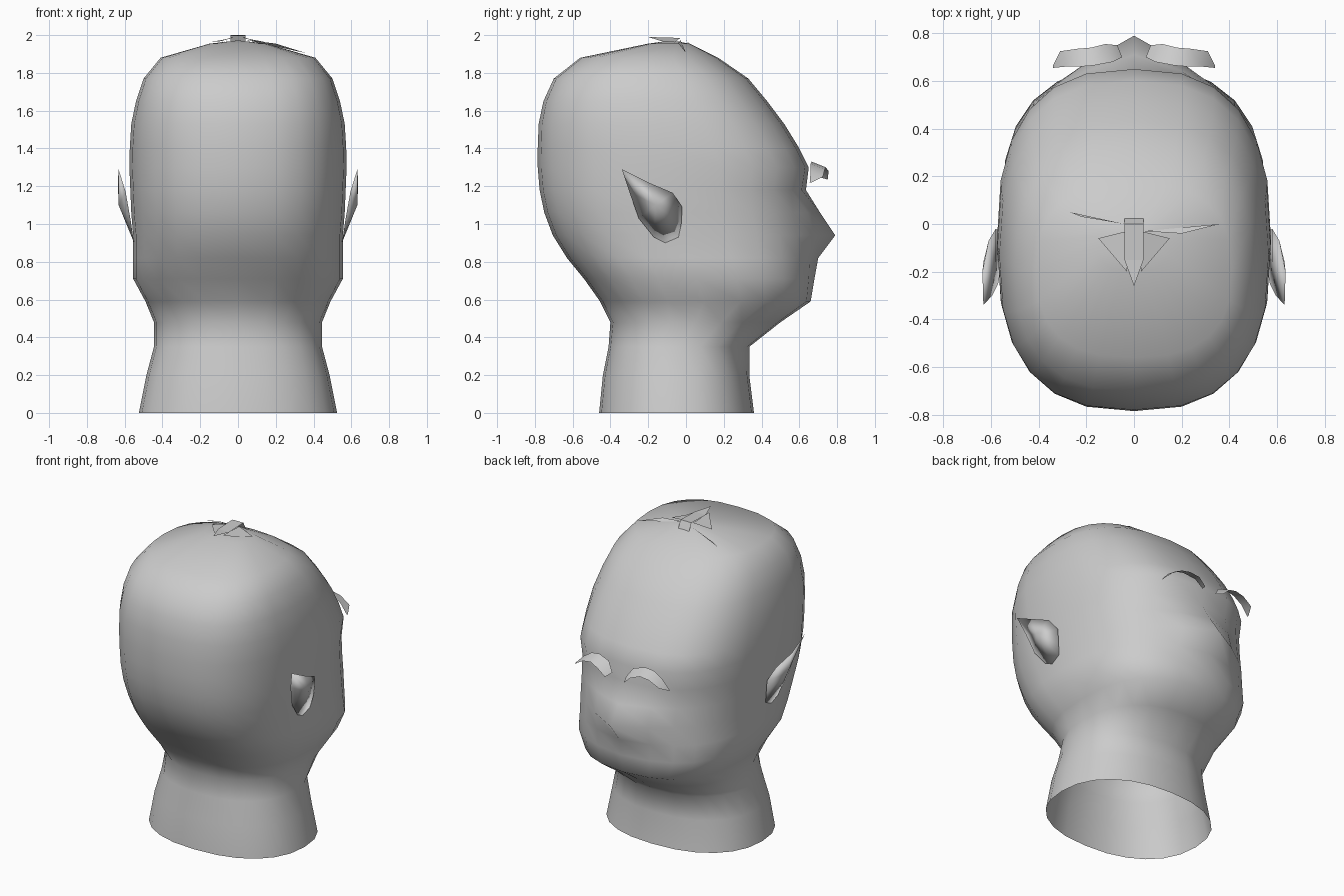
import bpy
import bmesh
from math import sin, cos, pi, copysign

default_cube = bpy.data.objects.get("Cube")
if default_cube:
    bpy.data.objects.remove(default_cube, do_unlink=True)

clay = bpy.data.materials.new("plain grey")
clay.use_nodes = True
grey = (0.6, 0.6, 0.6, 1)
clay.diffuse_color = grey
clay.node_tree.nodes["Principled BSDF"].inputs["Base Color"].default_value = grey


def build_object(name, points, faces, smooth=True):
    """Turn points and faces into a named, shaded object."""
    mesh = bpy.data.meshes.new(name)
    mesh.from_pydata(points, [], faces)
    mesh.materials.append(clay)
    bm = bmesh.new()
    bm.from_mesh(mesh)
    bmesh.ops.recalc_face_normals(bm, faces=bm.faces)
    for face in bm.faces:
        face.smooth = smooth
    bm.to_mesh(mesh)
    bm.free()
    part = bpy.data.objects.new(name, mesh)
    bpy.context.collection.objects.link(part)
    return part


def rounded(value, power):
    return copysign(abs(value) ** power, value)


# Head and neck: height, half width, back y, face y
sections = [
    (0, .525, -.46, .36), (.2, .485, -.44, .335), (.35, .445, -.41, .335),
    (.48, .445, -.4, .5), (.59, .49, -.455, .65), (.71, .555, -.54, .66),
    (.82, .555, -.63, .66), (.94, .555, -.705, .66), (1.06, .565, -.75, .64),
    (1.18, .57, -.775, .63), (1.3, .575, -.785, .65), (1.4, .573, -.785, .6),
    (1.53, .565, -.78, .52), (1.65, .54, -.755, .43), (1.77, .5, -.7, .33),
    (1.88, .41, -.56, .17), (1.955, .15, -.2, .02),
]
# Extra reach of the face centre for chin, lips and nose
reach = {.59: .01, .71: .02, .82: .04, .94: .13, 1.06: .07, 1.18: .005}
SIDES = 24


def build_head():
    points, faces = [], []
    for z, half, back, front in sections:
        middle, depth = (front + back) / 2, (front - back) / 2
        power = .88 if z < .5 else .78
        for i in range(SIDES):
            angle = 2 * pi * i / SIDES
            x = half * rounded(sin(angle), power)
            y = middle + depth * rounded(cos(angle), power)
            bump = reach.get(z, 0)
            if i == 0:
                y += bump
            elif i in (1, SIDES - 1):
                y += bump * .3
            points.append((x, y, z))
    for ring in range(len(sections) - 1):
        low = ring * SIDES
        for i in range(SIDES):
            j = (i + 1) % SIDES
            faces.append((low + i, low + j, low + SIDES + j, low + SIDES + i))
    # Crown closes the top, the neck stays open
    crown = len(points)
    points.append((0, -.08, 1.972))
    last = crown - SIDES
    faces += [(last + i, last + (i + 1) % SIDES, crown) for i in range(SIDES)]
    build_object("head", points, faces)


# Pointed ear: rim with a bulging outside and a shallow inside
ear_rim = [
    (.632, -.34, 1.29), (.636, -.2, 1.22), (.61, -.07, 1.165),
    (.58, -.02, 1.09), (.57, -.025, 1), (.555, -.04, .93),
    (.55, -.11, .9), (.555, -.17, .93), (.57, -.25, 1.03), (.595, -.3, 1.17),
]


def build_ear(name, side):
    points = [(side * x, y, z) for x, y, z in ear_rim]
    count = len(points)
    points += [(side * .632, -.16, 1.1), (side * .58, -.16, 1.08)]
    faces = []
    for i in range(count):
        j = (i + 1) % count
        faces += [(i, j, count), (j, i, count + 1)]
    build_object(name, points, faces)


# Eyebrow: arched strip, front edge then rear edge
brow_front = [(.07, .75, 1.235), (.12, .755, 1.28), (.18, .74, 1.3),
              (.24, .735, 1.29), (.31, .725, 1.25), (.34, .665, 1.22)]
brow_rear = [(.05, .7, 1.25), (.09, .68, 1.31), (.17, .665, 1.33),
             (.23, .66, 1.32), (.29, .66, 1.28), (.34, .655, 1.22)]


def build_brow(name, side):
    points = [(side * x, y, z) for x, y, z in brow_front + brow_rear]
    count = len(brow_front)
    faces = [(i, i + 1, count + i + 1, count + i) for i in range(count - 1)]
    build_object(name, points, faces)


build_head()
for word, side in (("left", 1), ("right", -1)):
    build_ear(word + "_ear", side)
    build_brow(word + "_eyebrow", side)
    # Side barb of the hair tuft
    barb = [(.03, -.03, 1.985), (.15, -.06, 1.962), (.09, -.13, 1.968),
            (.03, -.2, 1.99)]
    build_object(word + "_tuft_barb", [(side * x, y, z) for x, y, z in barb],
                 [(0, 1, 2, 3)], False)

# Hair tuft: bent blade over the crown
blade = [(-.04, .03, 1.94), (.04, .03, 1.94), (.04, 0, 2), (-.04, 0, 2),
         (-.04, -.15, 1.995), (.04, -.15, 1.995), (0, -.26, 2)]
build_object("hair_tuft", blade, [(0, 1, 2, 3), (3, 2, 5, 4), (4, 5, 6)], False)

# Loose strands lying on the crown
strands = [[(-.27, .05, 1.918), (-.04, 0, 1.975), (-.22, .03, 1.93)],
           [(.36, 0, 1.905), (.04, -.03, 1.975), (.2, -.04, 1.955)]]
for word, strand in zip(("right", "left"), strands):
    build_object(word + "_strand", strand, [(0, 1, 2)], False)
